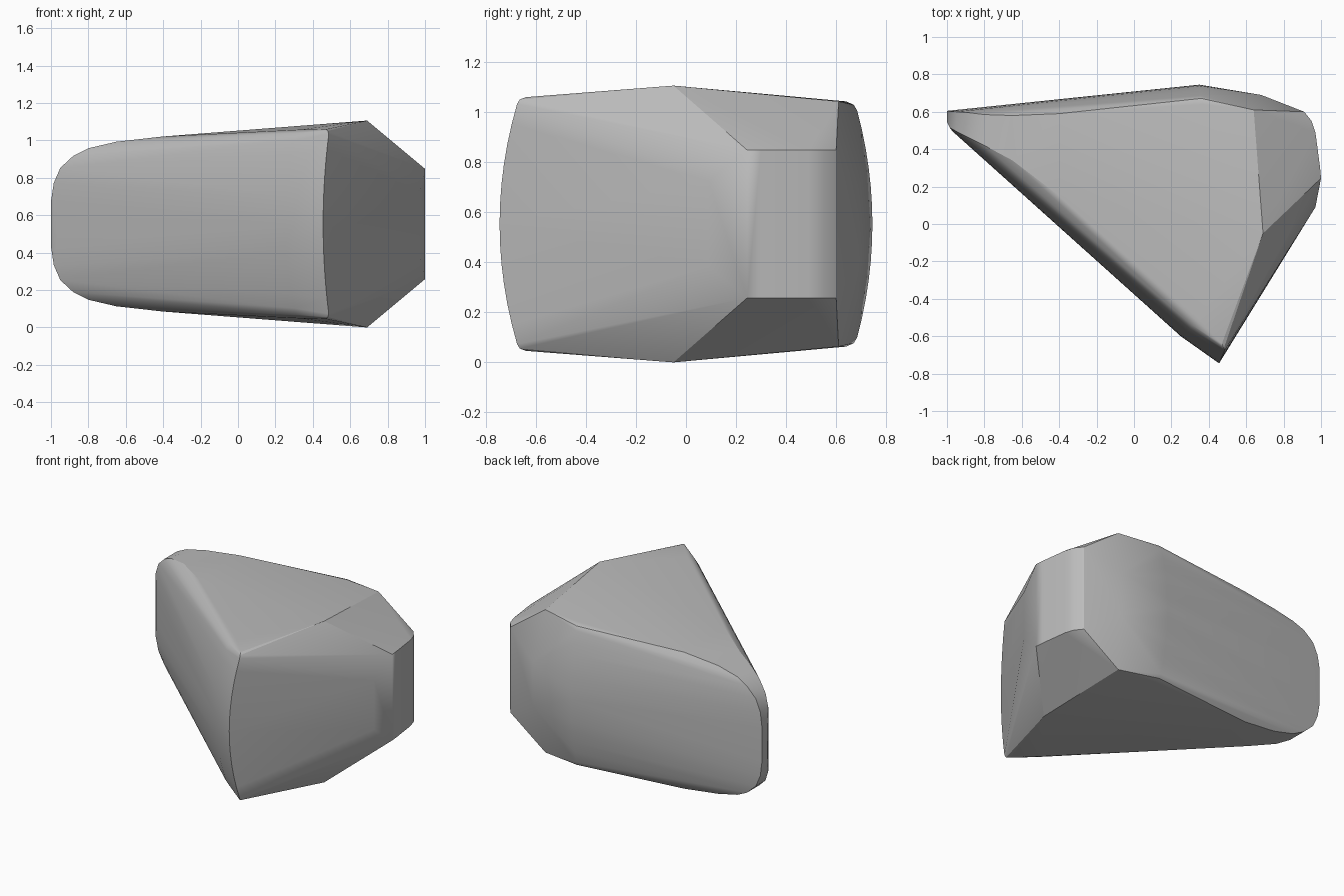
import bpy
import bmesh
import math

cube = bpy.data.objects.get("Cube")
if cube:
    bpy.data.objects.remove(cube, do_unlink=True)

MID = 0.553  # height of the symmetry plane
points = []


def add(x, y, h):
    """Add a point above and below the symmetry plane."""
    for s in (1, -1):
        points.append((x, y, MID + s * h))


def column(belt, wall, wall_h, shoulder, shoulder_h, steps=6):
    """Bulging upright edge, ending in a small rounded shoulder."""
    for i in range(steps + 1):
        t = i / steps
        add(*(b + (w - b) * t * t for b, w in zip(belt, wall)), wall_h * t)
    add(*((w * 0.7 + s * 0.3) for w, s in zip(wall, shoulder)),
        wall_h + (shoulder_h - wall_h) * 0.65)
    add(*shoulder, shoulder_h)


# Main upright edges: front corner, bend beside it, back
column((0.455, -0.745), (0.485, -0.675), 0.48, (0.47, -0.64), 0.507)
column((0.25, -0.60), (0.30, -0.56), 0.45, (0.34, -0.50), 0.505)
column((0.35, 0.745), (0.355, 0.685), 0.45, (0.37, 0.64), 0.49)

# Rounded narrow tip: x, half height, front y, back y
for x, h, front, back in (
    (-1.0, 0.12, 0.545, 0.605),
    (-0.985, 0.22, 0.515, 0.602),
    (-0.95, 0.30, 0.495, 0.60),
    (-0.88, 0.365, 0.46, 0.595),
    (-0.80, 0.405, 0.42, 0.585),
    (-0.65, 0.44, 0.34, 0.58),
    (-0.40, 0.468, 0.15, 0.59),
):
    add(x, front, h)
    add(x, back, h)
add(-0.97, 0.495, 0.12)

# Peak, back shoulder and back bend
add(0.69, -0.05, 0.553)
add(0.64, 0.61, 0.49)
add(0.68, 0.69, 0.15)

# Blunt end face with a rounded back edge
for x, y in ((1.0, 0.245), (0.995, 0.30), (0.97, 0.49), (0.95, 0.55), (0.91, 0.60)):
    add(x, y, 0.295)
add(0.97, 0.09, 0.17)

# Skin the points into one closed stone
bm = bmesh.new()
for p in points:
    bm.verts.new(p)
bmesh.ops.remove_doubles(bm, verts=bm.verts[:], dist=0.0005)
bmesh.ops.convex_hull(bm, input=bm.verts[:])
loose = [v for v in bm.verts if not v.link_faces]
bmesh.ops.delete(bm, geom=loose, context='VERTS')
bmesh.ops.recalc_face_normals(bm, faces=bm.faces[:])
mesh = bpy.data.meshes.new("stone")
bm.to_mesh(mesh)
bm.free()
stone = bpy.data.objects.new("stone", mesh)
bpy.context.collection.objects.link(stone)

# Plain grey surface
grey = bpy.data.materials.new("stone grey")
grey.use_nodes = True
colour = (0.5, 0.5, 0.5, 1)
grey.diffuse_color = colour
grey.node_tree.nodes["Principled BSDF"].inputs["Base Color"].default_value = colour
mesh.materials.append(grey)

# Soft shading with the main creases kept
bpy.ops.object.select_all(action='DESELECT')
stone.select_set(True)
bpy.context.view_layer.objects.active = stone
bpy.ops.object.shade_smooth_by_angle(angle=math.radians(25))
weighted = stone.modifiers.new("even shading", 'WEIGHTED_NORMAL')
weighted.keep_sharp = True
